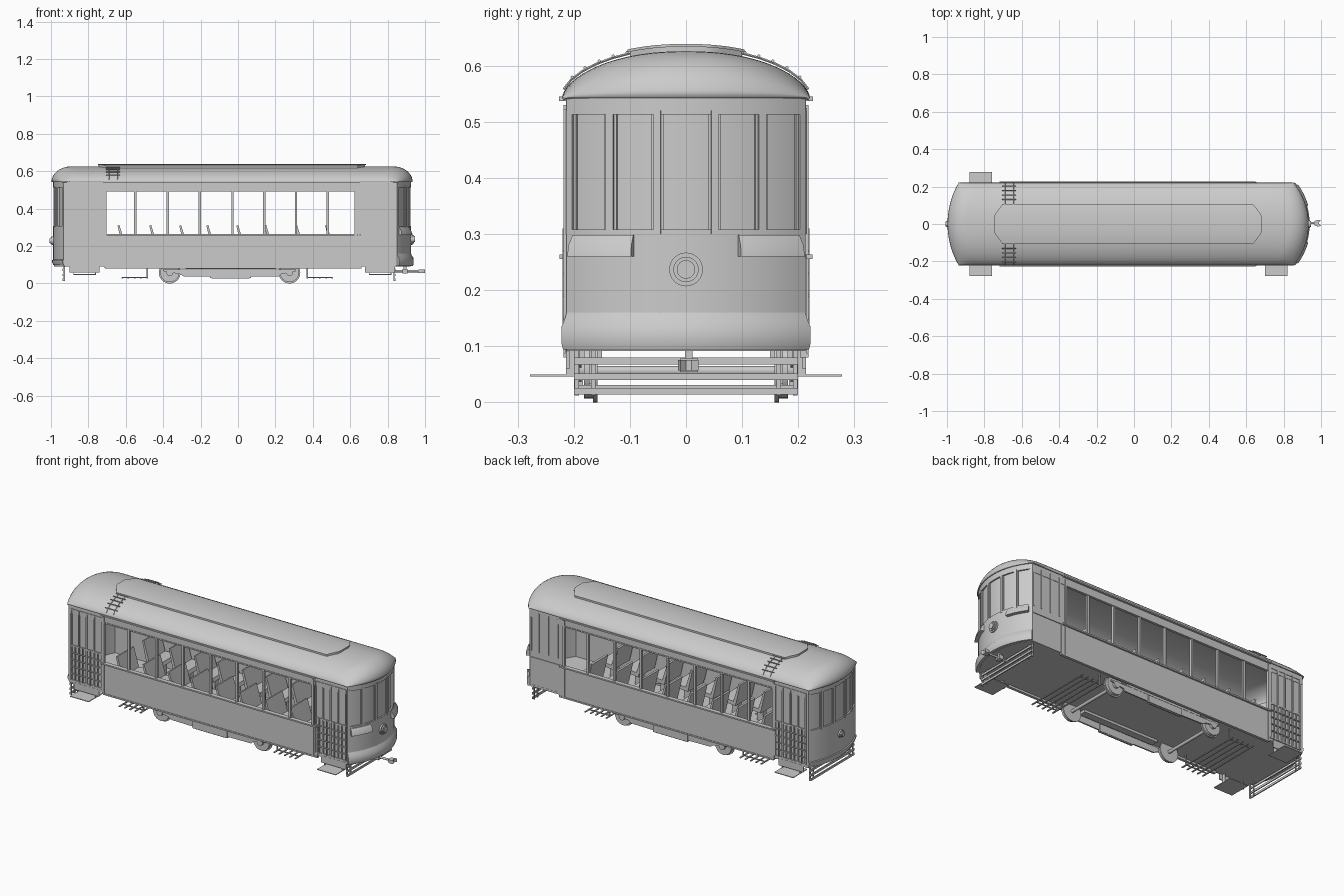
import bpy, bmesh, math
from mathutils import Vector

if "Cube" in bpy.data.objects:
    bpy.data.objects.remove(bpy.data.objects["Cube"])

def mesh(name, verts, faces, smooth=False):
    me = bpy.data.meshes.new(name)
    me.from_pydata([tuple(v) for v in verts], [], faces)
    bm = bmesh.new(); bm.from_mesh(me)
    bmesh.ops.recalc_face_normals(bm, faces=bm.faces)
    bm.to_mesh(me); bm.free()
    ob = bpy.data.objects.new(name, me)
    bpy.context.collection.objects.link(ob)
    if smooth:
        bpy.context.view_layer.objects.active = ob
        ob.select_set(True)
        bpy.ops.object.shade_smooth_by_angle(angle=math.radians(35))
        ob.select_set(False)
    return ob

def sections(name, rings, smooth=False):
    # joins matching closed sections and caps both ends
    n = len(rings[0])
    v = [p for r in rings for p in r]
    f = [(i*n+j, i*n+(j+1) % n, (i+1)*n+(j+1) % n, (i+1)*n+j)
         for i in range(len(rings)-1) for j in range(n)]
    f += [tuple(range(n)), tuple(range(len(v)-n, len(v)))]
    return mesh(name, v, f, smooth)

def prism_y(name, pts, y0, y1):
    return sections(name, [[(x, y, z) for x, z in pts] for y in (y0, y1)])

def prism_z(name, pts, z0, z1):
    return sections(name, [[(x, y, z) for x, y in pts] for z in (z0, z1)])

def box(name, x0, x1, y0, y1, z0, z1):
    return prism_z(name, [(x0, y0), (x1, y0), (x1, y1), (x0, y1)], z0, z1)

def side_box(name, s, x0, x1, d0, d1, z0, z1):
    return box(name, x0, x1, s*d0, s*d1, z0, z1)

def rod(name, a, b, r, n=12):
    a, b = Vector(a), Vector(b)
    q = (b-a).to_track_quat('Z', 'Y')
    ring = [q @ Vector((r*math.cos(2*math.pi*i/n), r*math.sin(2*math.pi*i/n), 0)) for i in range(n)]
    return sections(name, [[p+v for v in ring] for p in (a, b)], True)

# End curves in plan: direction, tip distance, radius
HW = 0.213
ENDS = {1: (0.925, 0.34), -1: (0.988, 0.44)}

def end_x(s, y, d=0.0):
    tip, r = ENDS[s]
    return s*(tip-r+math.sqrt((r+d)**2-y*y))

def curved(name, s, y0, y1, prof, n=14):
    tip, r = ENDS[s]
    a0, a1 = math.asin(y0/r), math.asin(y1/r)
    rings = []
    for i in range(n+1):
        a = a0+(a1-a0)*i/n
        rings.append([(s*(tip-r+(r+d)*math.cos(a)), (r+d)*math.sin(a), z) for d, z in prof])
    return sections(name, rings, True)

def cbox(name, s, y0, y1, z0, z1, d0, d1, n=6):
    return curved(name, s, y0, y1, [(d0, z0), (d1, z0), (d1, z1), (d0, z1)], n)

# Floor
ys = [HW*(i/8-1) for i in range(17)]
prism_z("floor", [(end_x(1, y, -.004), y) for y in ys] + [(end_x(-1, y, -.004), y) for y in reversed(ys)], .092, .104)

# Roof: crowned sheet with rounded ends
def crown(y):
    return 0.543+0.083*max(0, 1-abs(y/0.221)**2.2)**0.6
rows, rad = [], 0.105
for i in range(33):
    y = -0.221*math.cos(math.pi*i/32)
    xl, xr = end_x(-1, y)-.009, end_x(1, y)+.009
    row = []
    for k in range(11):
        a = math.pi/2*k/10
        row.append((xl+rad*(1-math.cos(a)), y, .543+(crown(y)-.543)*math.sin(a)))
    for k in range(10, -1, -1):
        a = math.pi/2*k/10
        row.append((xr-rad*(1-math.cos(a)), y, .543+(crown(y)-.543)*math.sin(a)))
    rows.append(row)
m = len(rows[0])
roof = mesh("roof", [p for r in rows for p in r],
            [(i*m+j, i*m+j+1, (i+1)*m+j+1, (i+1)*m+j) for i in range(32) for j in range(m-1)], True)
if sum(p.normal.z for p in roof.data.polygons) < 0:
    roof.data.flip_normals()
sol = roof.modifiers.new("thickness", 'SOLIDIFY')
sol.thickness, sol.offset = .006, -1

# Raised roof deck with clipped ends
def deck(name, g, dz0, dz1):
    rings = []
    for i in range(13):
        y = (0.10+g)*(i/6-1)
        c = .042*max(0, (abs(y)-.045)/.055)
        xs = (-.745-g+c, .68+g-c)
        z = crown(y)
        rings.append([(xs[0], y, z+dz0), (xs[1], y, z+dz0), (xs[1], y, z+dz1), (xs[0], y, z+dz1)])
    sections(name, rings, True)
deck("roof_deck", 0, -.004, .010)
deck("roof_deck_top", .004, .008, .013)

# Side walls, window posts, trims, gutters
for s in (-1, 1):
    L, R = end_x(-1, HW), end_x(1, HW)
    side_box("lower_side_wall", s, -.71, .66, .203, .215, .08, .262)
    side_box("window_sill", s, -.72, .655, .200, .225, .256, .264)
    side_box("letter_board", s, L, R, .203, .214, .495, .548)
    side_box("rear_side_panel", s, L, -.705, .203, .212, .095, .5)
    side_box("front_side_panel", s, .625, R, .203, .212, .095, .5)
    side_box("gutter", s, -.72, .65, .212, .226, .537, .545)
    side_box("window_header", s, -.715, .63, .203, .217, .492, .499)
    side_box("base_trim", s, -.71, .66, .21, .218, .08, .088)
    for x in (-.55, -.375, -.205, -.03, .14, .31, .48):
        side_box("window_post", s, x-.006, x+.006, .2, .214, .26, .497)
    for x in (-.71, .63):
        side_box("corner_post", s, x-.006, x+.006, .203, .218, .085, .53)
    # roof ladder rungs and rails
    for y in (.105, .13, .155, .18, .203):
        z = crown(y)+.008
        rod("roof_rung", (-.705, s*y, z), (-.63, s*y, z), .0028, 8)
    for x in (-.69, -.645):
        pts = [(x, s*y, crown(y)+.005) for y in (.10, .13, .16, .185, .205, .218)]
        for a, b in zip(pts, pts[1:]):
            rod("roof_ladder_rail", a, b, .0025, 6)

# Folding doors with lattice guards and boarding steps
def door(s, x0, x1, sx0, sx1):
    n = 4
    for i in range(n+1):
        x = x0+(x1-x0)*i/n
        side_box("door_stile", s, x-.004, x+.004, .208, .218, .11, .522)
    for z in (.11, .31, .518):
        side_box("door_rail", s, x0, x1, .208, .217, z-.004, z+.004)
    for i in range(1, 5):
        side_box("guard_bar", s, x0, x1, .212, .220, .11+.04*i-.002, .11+.04*i+.002)
    for i in range(n):
        x = x0+(x1-x0)*(i+.5)/n
        side_box("guard_upright", s, x-.002, x+.002, .212, .220, .11, .31)
    side_box("boarding_step", s, sx0, sx1, .15, .278, .046, .050)
    for x in (sx0, sx1-.004):
        side_box("step_bracket", s, x, x+.004, .19, .214, .046, .1)
    side_box("step_riser", s, sx0-.02, sx1+.02, .208, .214, .06, .1)
door(-1, -.915, -.72, -.88, -.76)
door(1, -.915, -.72, -.88, -.76)
door(-1, .645, .84, .70, .82)
# Blind front panel opposite the front door
for x in (.67, .73, .79, .84):
    side_box("panel_strip", 1, x-.003, x+.003, .208, .216, .30, .525)
side_box("panel_rail", 1, .645, .845, .208, .216, .258, .264)

# Curved end walls with glazed windows
mullions = [(-.213, -.203), (-.143, -.130), (-.058, -.045), (.045, .058), (.130, .143), (.203, .213)]
for s in (1, -1):
    cbox("end_apron", s, -HW, HW, .1, .308, -.01, 0, 20)
    cbox("end_header", s, -HW, HW, .513, .548, -.01, 0, 20)
    cbox("end_glass", s, -HW, HW, .3, .52, -.012, -.008, 20)
    for a, b in mullions:
        cbox("end_mullion", s, a, b, .3, .52, -.01, .001, 3)
    for a, b in zip(mullions, mullions[1:]):
        y0, y1 = a[1], b[0]
        cbox("sash_stile", s, y0, y0+.005, .308, .513, -.009, -.004, 2)
        cbox("sash_stile", s, y1-.005, y1, .308, .513, -.009, -.004, 2)
    # headlight
    x = end_x(s, 0)
    zl, rl = (.237, .03) if s == 1 else (.228, .022)
    rod("headlight_rim", (x-s*.012, 0, zl), (x+s*.008, 0, zl), rl, 32)
    rod("headlight_body", (x, 0, zl), (x+s*.015, 0, zl), rl*.75, 32)
    rod("headlight_lens", (x, 0, zl), (x+s*.020, 0, zl), rl*.55, 32)
# Flared front bumper, rear base band, front vents
curved("front_bumper", 1, -HW, HW, [(-.01, .094), (.010, .094), (.014, .105), (.014, .135), (.004, .15), (-.002, .165), (-.01, .165)], 24)
curved("rear_band", -1, -HW, HW, [(-.01, .094), (0, .1), (.006, .115), (.006, .125), (-.01, .13)], 24)
for y0, y1 in ((-.2, -.093), (.093, .2)):
    curved("front_vent", 1, y0, y1, [(-.005, .26), (.020, .26), (.016, .28), (.004, .298), (-.005, .298)], 8)

# Seats: cushion, leaning back and leg on both sides of the aisle
for x in (-.64, -.47, -.31, -.165, -.005, .145, .31, .47):
    for y0, y1 in ((-.195, -.045), (.045, .195)):
        prism_y("seat_back", [(x-.004, .31), (x+.006, .312), (x+.04, .2), (x+.022, .195)], y0, y1)
        prism_y("seat_cushion", [(x+.025, .18), (x+.025, .203), (x+.115, .21), (x+.122, .19)], y0, y1)
        box("seat_leg", x+.05, x+.09, y0+.06, y1-.06, .1, .188)

# Wheels and axles
for x in (-.365, .275):
    rod("axle", (x, -.17, .056), (x, .17, .056), .009)
    for s in (-1, 1):
        rod("wheel_flange", (x, s*.158, .058), (x, s*.166, .058), .058, 32)
        rod("wheel_tread", (x, s*.162, .058), (x, s*.182, .058), .051, 32)
        rod("wheel_hub", (x, s*.18, .058), (x, s*.196, .058), .018, 16)
# Truck side frames
for s in (-1, 1):
    prism_y("truck_frame", [(-.40, .066), (-.40, .074), (.31, .074), (.31, .066), (.23, .05), (.22, .038), (.07, .036),
                            (.06, .026), (-.14, .026), (-.15, .036), (-.29, .038), (-.31, .05)], s*.186, s*.194)
    box("truck_bar", -.15, .07, s*.192-.008, s*.192+.008, .03, .07)
    box("truck_spring_seat", -.28, .2, s*.17-.02, s*.17+.02, .078, .094)

# Safety slats under the floor
for x0, x1, xv in ((-.62, -.485, -.485), (.37, .505, .37)):
    for i in range(5):
        x = x0+(x1-x0)*i/4
        box("safety_slat", x-.004, x+.004, -.2, .2, .026, .031)
    for y in (-.17, .17):
        box("slat_carrier", x0, x1, y-.003, y+.003, .030, .035)
        box("slat_hanger", xv-.003, xv+.003, y-.003, y+.003, .03, .095)

# End fenders
for x, t in ((-.935, -1), (.84, 1)):
    for z in (.02, .046, .074):
        box("fender_bar", x-.003, x+.003, -.2, .2, z-.006, z+.006)
    for y in (-.195, -.165, .165, .195):
        box("fender_upright", x-t*.006-.003, x-t*.006+.003, y-.004, y+.004, .012, .098)

# Coupler
rod("coupler_bar", (.84, .005, .066), (.985, .005, .066), .006)
box("coupler_mount", .88, .905, -.011, .021, .054, .078)
box("coupler_hanger", .885, .9, -.002, .012, .07, .1)
prism_z("coupler_knuckle", [(.965, -.008), (.985, -.014), (1.0, -.010), (.990, 0), (.990, .010), (1.0, .022), (.98, .022), (.965, .014)], .057, .076)
